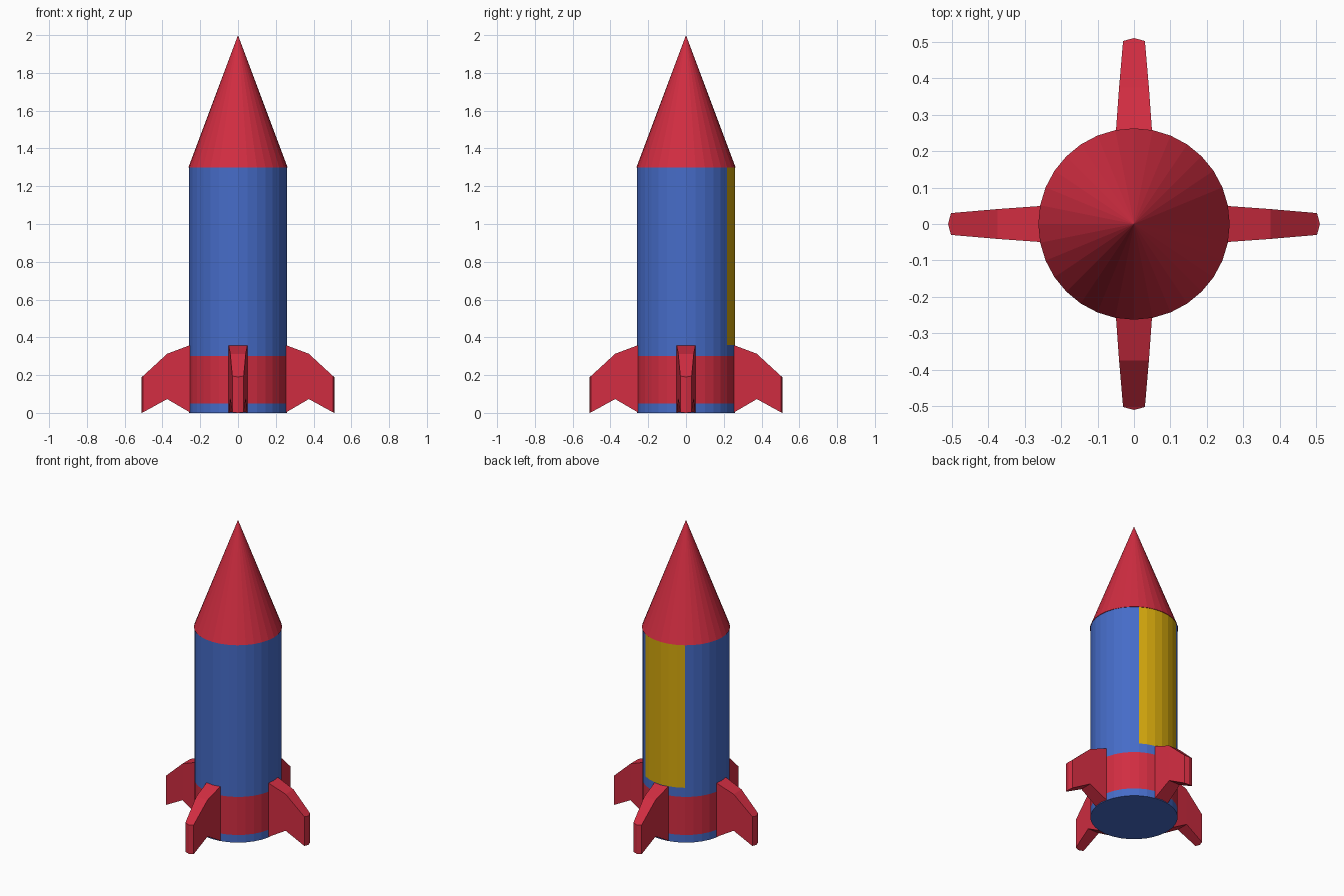
import bpy, bmesh
from math import cos, sin, pi

if "Cube" in bpy.data.objects:
    bpy.data.objects.remove(bpy.data.objects["Cube"])

SIDES = 32


def material(name, rgb):
    m = bpy.data.materials.new(name)
    m.diffuse_color = (*rgb, 1)
    m.use_nodes = True
    m.node_tree.nodes["Principled BSDF"].inputs["Base Color"].default_value = m.diffuse_color
    return m


blue = material("blue", (0.061, 0.15, 0.58))
red = material("red", (0.64, 0.026, 0.053))
yellow = material("yellow", (0.66, 0.39, 0.004))


def make_object(name, bm, mats):
    bmesh.ops.recalc_face_normals(bm, faces=bm.faces)
    me = bpy.data.meshes.new(name)
    bm.to_mesh(me)
    bm.free()
    for m in mats:
        me.materials.append(m)
    ob = bpy.data.objects.new(name, me)
    bpy.context.collection.objects.link(ob)
    return ob


# Body: stacked rings with a red band and a yellow panel at the back
bm = bmesh.new()
levels = [0, 0.05, 0.3, 0.36, 1.3]
rings = [[bm.verts.new((0.26 * cos(2 * pi * i / SIDES), 0.26 * sin(2 * pi * i / SIDES), z))
          for i in range(SIDES)] for z in levels]
for k, (low, high) in enumerate(zip(rings, rings[1:])):
    for i in range(SIDES):
        j = (i + 1) % SIDES
        f = bm.faces.new((low[i], low[j], high[j], high[i]))
        if k == 1:
            f.material_index = 1
        elif k == 3 and 5 <= i < 11:
            f.material_index = 2
bm.faces.new(rings[0])
bm.faces.new(rings[-1])
make_object("body", bm, [blue, red, yellow])

# Nose cone
bm = bmesh.new()
tip = bm.verts.new((0, 0, 2))
base = [bm.verts.new((0.263 * cos(2 * pi * i / SIDES), 0.263 * sin(2 * pi * i / SIDES), 1.298))
        for i in range(SIDES)]
for i in range(SIDES):
    bm.faces.new((base[i], base[(i + 1) % SIDES], tip))
bm.faces.new(base)
make_object("nose_cone", bm, [red])

# Fins: swept profile (radius, half thickness, height), tapering to a ridged tip
top = [(0.25, 0.05, 0.36), (0.375, 0.041, 0.313), (0.503, 0.03, 0.195)]
bottom = [(0.25, 0.05, 0.0), (0.375, 0.041, 0.073), (0.503, 0.03, 0.003)]
for n in range(4):
    a = n * pi / 2
    bm = bmesh.new()

    def vert(r, t, z):
        return bm.verts.new((r * cos(a) - t * sin(a), r * sin(a) + t * cos(a), z))

    sections = [[vert(r, w, z), vert(r, -w, z), vert(s, -v, y), vert(s, v, y)]
                for (r, w, z), (s, v, y) in zip(top, bottom)]
    for p, q in zip(sections, sections[1:]):
        for i in range(4):
            j = (i + 1) % 4
            bm.faces.new((p[i], p[j], q[j], q[i]))
    bm.faces.new(sections[0])
    # ridge along the outer edge
    ru, rl = vert(0.511, 0, 0.19), vert(0.511, 0, 0)
    b, c, d, e = sections[-1]
    bm.faces.new((b, ru, rl, e))
    bm.faces.new((c, d, rl, ru))
    bm.faces.new((b, c, ru))
    bm.faces.new((e, rl, d))
    make_object(f"fin_{n + 1}", bm, [red])
